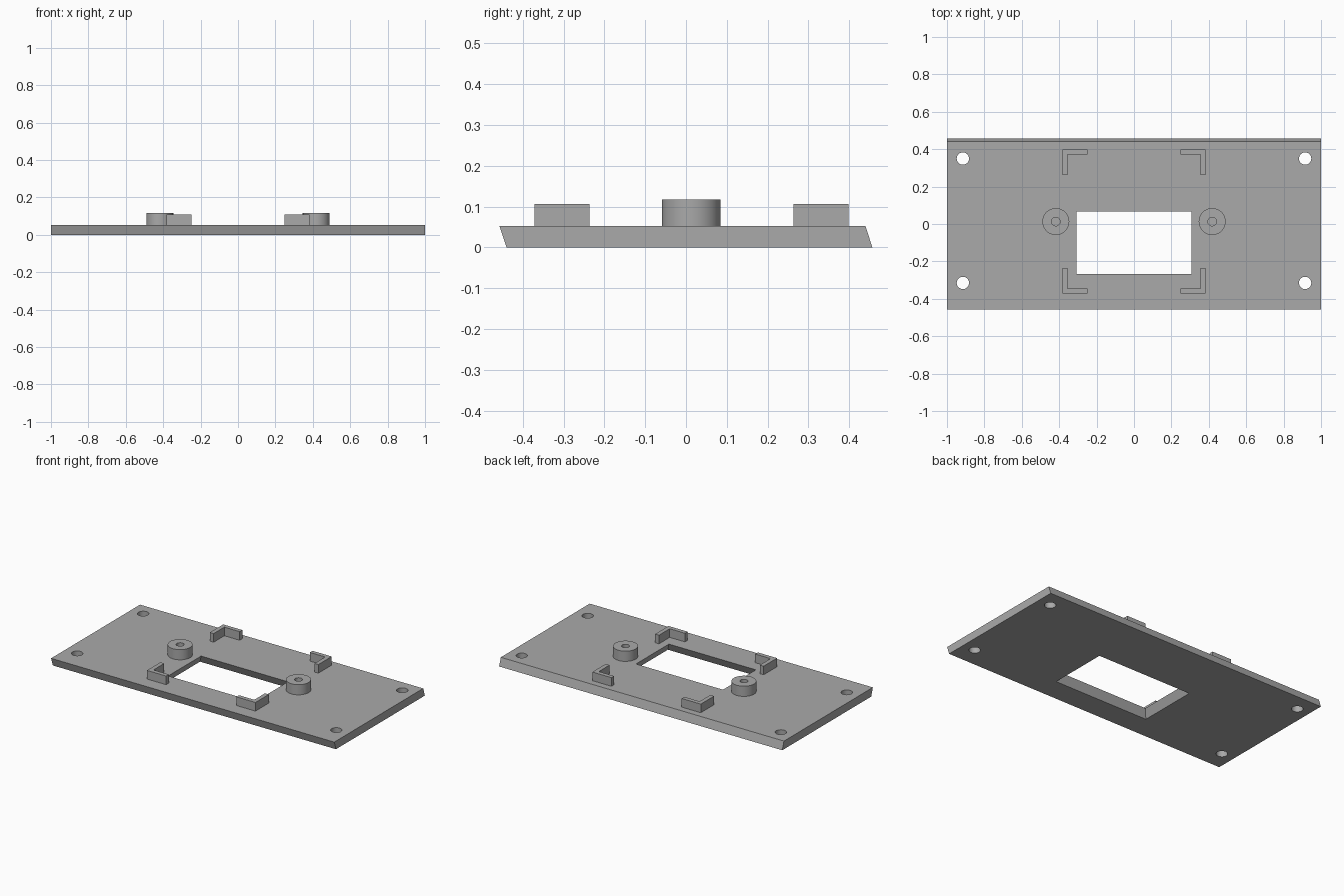
import bpy
import bmesh
import math
from mathutils import Matrix, Vector

cube = bpy.data.objects.get("Cube")
if cube:
    bpy.data.objects.remove(cube, do_unlink=True)

THICK = 0.052

grey = bpy.data.materials.new("plain grey")
grey.use_nodes = True
colour = (0.4, 0.4, 0.4, 1)
grey.diffuse_color = colour
grey.node_tree.nodes["Principled BSDF"].inputs["Base Color"].default_value = colour


def finish(name, bm):
    """Turn a bmesh into a named grey object."""
    bmesh.ops.recalc_face_normals(bm, faces=bm.faces)
    mesh = bpy.data.meshes.new(name)
    bm.to_mesh(mesh)
    bm.free()
    mesh.materials.append(grey)
    obj = bpy.data.objects.new(name, mesh)
    bpy.context.collection.objects.link(obj)
    return obj


def extrude(name, outline, offset):
    """Solid from a closed outline of 3D points pushed along an offset."""
    bm = bmesh.new()
    face = bm.faces.new([bm.verts.new(p) for p in outline])
    new = bmesh.ops.extrude_face_region(bm, geom=[face])["geom"]
    verts = [v for v in new if isinstance(v, bmesh.types.BMVert)]
    bmesh.ops.translate(bm, verts=verts, vec=Vector(offset))
    return finish(name, bm)


def cut(target, cutter):
    """Subtract the cutter and throw it away."""
    mod = target.modifiers.new("cut", "BOOLEAN")
    mod.operation = "DIFFERENCE"
    mod.solver = "EXACT"
    mod.object = cutter
    cutter.hide_render = True
    bpy.context.view_layer.objects.active = target
    bpy.ops.object.modifier_apply(modifier=mod.name)
    bpy.data.objects.remove(cutter, do_unlink=True)


def smooth(obj):
    bpy.ops.object.select_all(action="DESELECT")
    obj.select_set(True)
    bpy.context.view_layer.objects.active = obj
    bpy.ops.object.shade_smooth_by_angle(angle=math.radians(30))


# Base plate with parallel slanted front and back edges
section = [(-0.44, 0), (0.457, 0), (0.44, THICK), (-0.457, THICK)]
plate = extrude("base_plate", [(-1, y, z) for y, z in section], (2, 0, 0))

# Window, widening towards the underside
bm = bmesh.new()
bmesh.ops.create_cube(bm, size=1)
for v in bm.verts:
    grow = 0.025 if v.co.z < 0 else 0
    v.co.x *= 2 * (0.307 + grow)
    v.co.y = v.co.y * 2 * (0.166 + grow) - 0.1
    v.co.z = 0 if v.co.z < 0 else THICK
# Continue the slope beyond both plate faces for a clean cut
for v in bm.verts:
    low = v.co.z < THICK / 2
    slope = 0.025 / THICK * 0.02 * (1 if low else -1)
    v.co.x += math.copysign(slope, v.co.x) if low else -math.copysign(-slope, v.co.x)
    v.co.y += slope * (1 if v.co.y > -0.1 else -1)
    v.co.z += -0.02 if low else 0.02
cut(plate, finish("window_cutter", bm))

# Screw holes in the four corners
for x in (-0.915, 0.915):
    for y in (-0.315, 0.35):
        bm = bmesh.new()
        bmesh.ops.create_cone(bm, cap_ends=True, segments=32, radius1=0.033,
                              radius2=0.033, depth=0.3,
                              matrix=Matrix.Translation((x, y, 0)))
        cut(plate, finish("hole_cutter", bm))
smooth(plate)

# Round posts with a blind screw hole
for side, x in (("left", 0.418), ("right", -0.418)):
    bm = bmesh.new()
    profile = [(0.072, THICK), (0.072, 0.117), (0.023, 0.117), (0.023, THICK)]
    verts = [bm.verts.new((r, 0, z)) for r, z in profile]
    edges = [bm.edges.new((verts[i], verts[(i + 1) % 4])) for i in range(4)]
    bmesh.ops.spin(bm, geom=verts + edges, cent=(0, 0, 0), axis=(0, 0, 1),
                   angle=math.tau, steps=48)
    bmesh.ops.remove_doubles(bm, verts=bm.verts, dist=0.0001)
    bmesh.ops.translate(bm, verts=bm.verts, vec=(x, 0.013, 0))
    smooth(finish(side + "_post", bm))

# L-shaped corner brackets around the window
ARM, WALL = 0.135, 0.027
ell = [(0, 0), (ARM, 0), (ARM, WALL), (WALL, WALL), (WALL, ARM), (0, ARM)]
for side, sx in (("left", 1), ("right", -1)):
    for end, sy, y0 in (("front", -1, -0.371), ("back", 1, 0.398)):
        outline = [(sx * (0.383 - u), y0 - sy * v, THICK) for u, v in ell]
        extrude(f"{end}_{side}_bracket", outline, (0, 0, 0.055))
